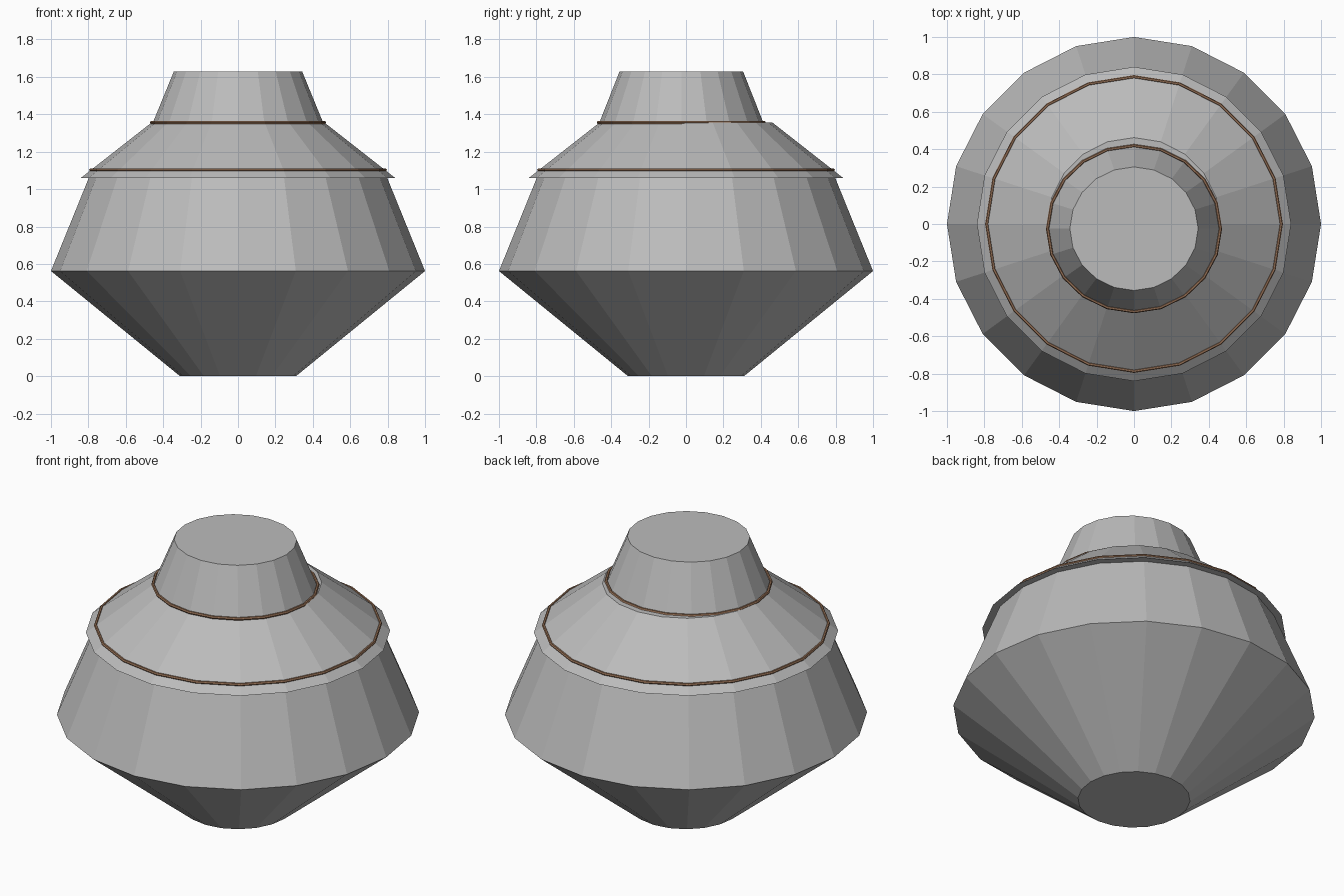
import bpy
import math

if "Cube" in bpy.data.objects:
    bpy.data.objects.remove(bpy.data.objects["Cube"])

SIDES = 20


def material(name, rgb):
    m = bpy.data.materials.new(name)
    m.diffuse_color = (*rgb, 1.0)
    m.use_nodes = True
    m.node_tree.nodes["Principled BSDF"].inputs["Base Color"].default_value = m.diffuse_color
    return m


GREY = material("grey clay", (0.50, 0.50, 0.50))
BROWN = material("brown trim", (0.30, 0.16, 0.09))


def frustum(name, r_low, r_high, z_low, z_high, y=0.0, squash=1.0):
    """Flat-sided, capped cone section with a corner on each axis."""
    bpy.ops.mesh.primitive_cone_add(
        vertices=SIDES, radius1=r_low, radius2=r_high, depth=z_high - z_low,
        location=(0, y, (z_low + z_high) / 2))
    ob = bpy.context.object
    ob.name = name
    ob.scale.y = squash
    ob.data.materials.append(GREY)
    return ob


def trim_ring(name, radius, z, y=0.0, squash=1.0):
    """Thin band around a seam."""
    bpy.ops.mesh.primitive_torus_add(
        major_segments=SIDES, minor_segments=6, major_radius=radius,
        minor_radius=0.009, location=(0, y, z))
    ob = bpy.context.object
    ob.name = name
    ob.scale.y = squash
    ob.data.materials.append(BROWN)
    return ob


# Pot body: flaring base and tapering upper wall
frustum("lower_body", 0.31, 1.0, 0.0, 0.562)
frustum("upper_body", 1.0, 0.797, 0.562, 1.062)

# Sloping shoulder that overhangs the body slightly
frustum("shoulder", 0.84, 0.462, 1.06, 1.356)

# Neck, slightly oval and set a little towards the front
frustum("neck", 0.455, 0.343, 1.356, 1.629, y=-0.025, squash=0.963)

# Brown trim at the foot of the shoulder and of the neck
trim_ring("shoulder_ring", 0.787, 1.103)
trim_ring("neck_ring", 0.462, 1.356, y=-0.025, squash=0.96)
